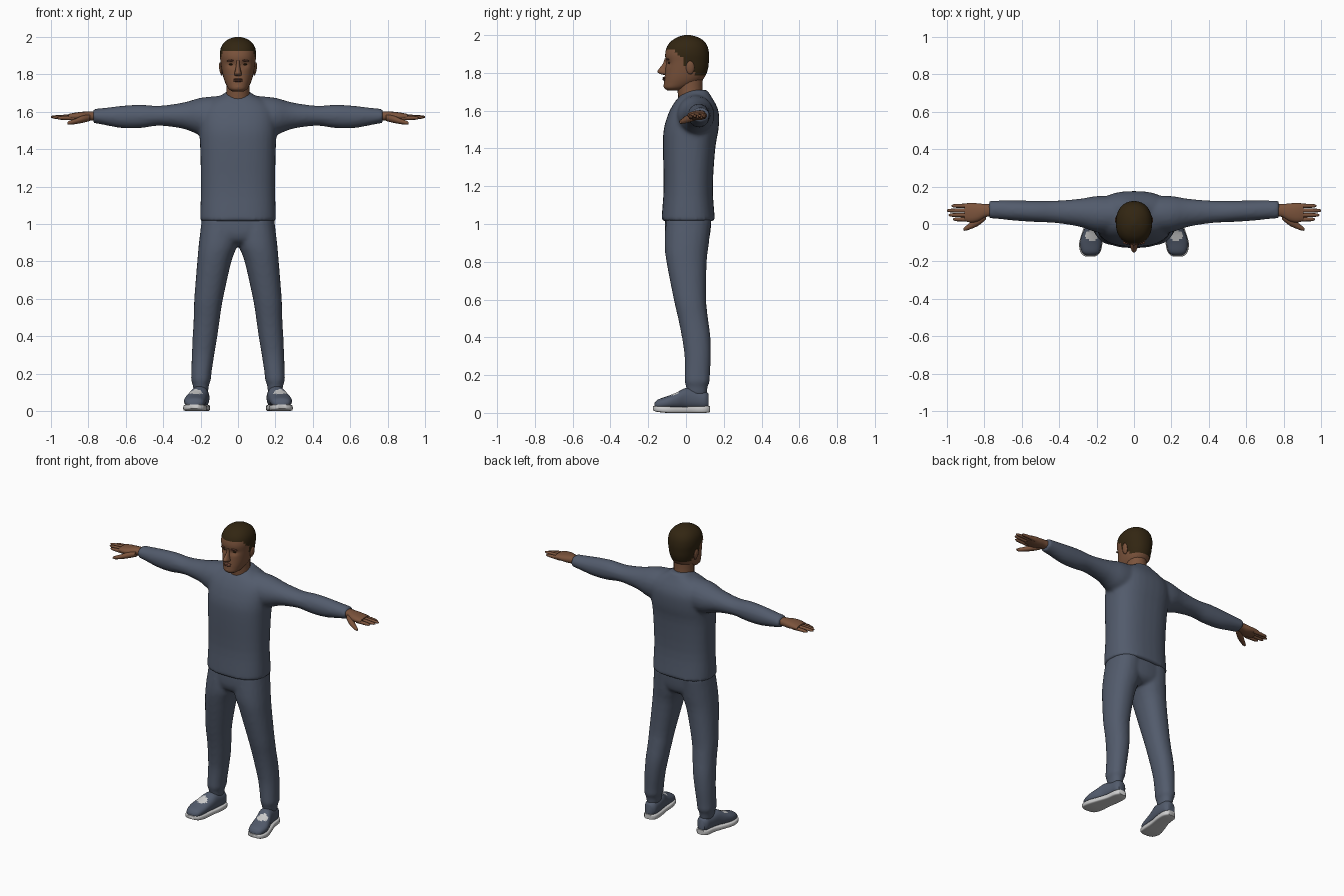
import bpy, bmesh, math
from mathutils import Matrix, Vector


def material(name, rgb):
    m = bpy.data.materials.new(name)
    m.diffuse_color = (*rgb, 1)
    return m


CLOTH = material("slate blue cloth", (0.085, 0.105, 0.15))
SKIN = material("brown skin", (0.20, 0.088, 0.045))
LIP = material("dark skin", (0.13, 0.052, 0.032))
HAIR = material("dark brown hair", (0.032, 0.019, 0.006))
SOLE = material("light grey rubber", (0.60, 0.60, 0.60))


def spline(rings, sub):
    """Smoothly interpolate the given cross-sections."""
    out = []
    for i in range(len(rings) - 1):
        a, b, c, d = (rings[max(i - 1, 0)], rings[i], rings[i + 1], rings[min(i + 2, len(rings) - 1)])
        for s in range(sub):
            t = s / sub
            out.append([0.5 * (2 * q + (r - p) * t + (2 * p - 5 * q + 4 * r - u) * t * t
                               + (3 * q - p - 3 * r + u) * t ** 3) for p, q, r, u in zip(a, b, c, d)])
    return out + [list(rings[-1])]


def loft(bm, axis, rings, n=20, power=2.0, sub=3, flip=1):
    """Rings are (position on axis, low u, high u, low v, high v)."""
    loops = []
    for p, u0, u1, v0, v1 in spline(rings, sub):
        loop = []
        for k in range(n):
            a = 2 * math.pi * k / n
            c, s = math.cos(a), math.sin(a)
            u = (u0 + u1) / 2 + (u1 - u0) / 2 * math.copysign(abs(c) ** (2 / power), c)
            v = (v0 + v1) / 2 + (v1 - v0) / 2 * math.copysign(abs(s) ** (2 / power), s)
            co = {"x": (p, u, v), "y": (u, p, v), "z": (u, v, p)}[axis]
            loop.append(bm.verts.new((co[0] * flip, co[1], co[2])))
        loops.append(loop)
    for a, b in zip(loops, loops[1:]):
        for k in range(n):
            bm.faces.new((a[k], a[(k + 1) % n], b[(k + 1) % n], b[k]))
    bm.faces.new(loops[0])
    bm.faces.new(loops[-1])


def blob(bm, center, radius, turn=0):
    mat = Matrix.Translation(center) @ Matrix.Rotation(turn, 4, "Y") @ Matrix.Diagonal((*radius, 1))
    bmesh.ops.create_uvsphere(bm, u_segments=12, v_segments=8, radius=1, matrix=mat)


def finish(name, bm, mats, blend=0, mirror=False):
    bmesh.ops.recalc_face_normals(bm, faces=bm.faces)
    me = bpy.data.meshes.new(name)
    bm.to_mesh(me)
    bm.free()
    ob = bpy.data.objects.new(name, me)
    bpy.context.collection.objects.link(ob)
    for m in mats:
        me.materials.append(m)
    if mirror:
        ob.modifiers.new("mirror", "MIRROR")
    bpy.context.view_layer.objects.active = ob
    ob.select_set(True)
    bpy.ops.object.shade_smooth_by_angle(angle=math.radians(50))
    ob.select_set(False)
    if blend:  # melt overlapping lofts into one garment
        r = ob.modifiers.new("remesh", "REMESH")
        r.mode, r.voxel_size, r.use_smooth_shade = "VOXEL", blend, True
        s = ob.modifiers.new("soften", "SMOOTH")
        s.factor, s.iterations = 0.5, 5
    return ob


def sym(z, w, y0, y1):
    return (z, -w, w, y0, y1)


# Sweater: torso and both sleeves
bm = bmesh.new()
loft(bm, "z", [sym(1.015, .203, -.13, .155), sym(1.06, .202, -.127, .15), sym(1.2, .198, -.118, .142),
               sym(1.4, .202, -.122, .155), sym(1.5, .207, -.118, .172), sym(1.58, .205, -.095, .175),
               sym(1.63, .185, -.07, .16), sym(1.665, .14, -.045, .14), sym(1.69, .085, -.02, .125),
               sym(1.71, .06, .0, .112)], n=32, power=2.5)
sleeve = [(.10, -.05, .15, 1.47, 1.685), (.2, -.045, .15, 1.475, 1.675), (.29, -.015, .135, 1.508, 1.65),
          (.42, .005, .125, 1.525, 1.632), (.52, .01, .125, 1.512, 1.638), (.62, .016, .126, 1.512, 1.632),
          (.72, .026, .126, 1.53, 1.62), (.775, .03, .125, 1.54, 1.615)]
for side in (1, -1):
    loft(bm, "x", sleeve, flip=side)
finish("sweater", bm, [CLOTH], blend=0.011)

# Trousers: hips and both legs
bm = bmesh.new()
loft(bm, "z", [sym(.885, .06, -.05, .08), sym(.91, .14, -.095, .115), sym(.96, .195, -.112, .13),
               sym(1.06, .19, -.108, .135)], n=32, power=2.4)
leg = [(1.03, .0, .193, -.105, .135), (.9, .0, .209, -.114, .122), (.8, .035, .218, -.104, .11),
       (.6, .08, .234, -.065, .107), (.5, .096, .237, -.042, .117), (.4, .11, .242, -.022, .13),
       (.3, .127, .247, -.008, .132), (.2, .142, .25, -.008, .127), (.165, .145, .251, -.008, .126),
       (.14, .155, .242, .0, .115), (.09, .16, .235, .005, .11)]
for side in (1, -1):
    loft(bm, "z", leg, power=2.2, flip=side)
finish("trousers", bm, [CLOTH], blend=0.011)

# Shoe uppers with a pale instep panel
bm = bmesh.new()
loft(bm, "y", [(-.168, .21, .255, .025, .05), (-.15, .185, .278, .02, .07), (-.10, .172, .288, .02, .088),
               (-.05, .166, .275, .02, .108), (.0, .158, .255, .02, .132), (.06, .153, .242, .02, .122),
               (.10, .156, .236, .02, .116), (.12, .172, .222, .025, .10)], n=36, power=2.3, sub=5)
bm.normal_update()
for f in bm.faces:
    c = f.calc_center_median()
    if c.z > .06 and ((c.x - .225) / .036) ** 2 + ((c.y + .062) / .028) ** 2 < 1:
        f.material_index = 1
finish("shoe_uppers", bm, [CLOTH, SOLE], mirror=True)

# Shoe soles
bm = bmesh.new()
loft(bm, "y", [(-.175, .212, .256, .014, .036), (-.155, .182, .284, .006, .036), (-.10, .168, .293, .0, .034),
               (-.03, .163, .272, .0, .032), (.04, .152, .248, .0, .034), (.10, .152, .24, .0, .036),
               (.126, .172, .222, .004, .036)], n=24, power=5)
finish("shoe_soles", bm, [SOLE], mirror=True)

# Hands: palm, four fingers and thumb
bm = bmesh.new()
loft(bm, "x", [(.74, .042, .108, 1.552, 1.603), (.79, .038, .106, 1.553, 1.602), (.83, .015, .11, 1.55, 1.6),
               (.87, .008, .112, 1.555, 1.595), (.905, .015, .11, 1.56, 1.588)], n=16, power=2.4)
for y, tip, z in ((.025, .968, 1.566), (.048, .99, 1.57), (.072, 1.0, 1.572), (.097, .975, 1.568)):
    loft(bm, "x", [(.87, y - .012, y + .012, z - .012, z + .013), (.93, y - .011, y + .011, z - .010, z + .012),
                   (tip - .012, y - .009, y + .009, z - .008, z + .008), (tip, y - .003, y + .003, z - .003, z + .003)],
         n=8, sub=2)
loft(bm, "x", [(.79, .025, .07, 1.55, 1.585), (.83, -.008, .045, 1.54, 1.58), (.87, -.026, .012, 1.533, 1.563),
               (.9, -.036, -.012, 1.53, 1.552), (.912, -.034, -.022, 1.533, 1.545)], n=10)
finish("hands", bm, [SKIN], mirror=True)

# Neck
bm = bmesh.new()
loft(bm, "z", [sym(1.6, .07, -.035, .10), sym(1.66, .066, -.04, .095), sym(1.71, .062, -.045, .088),
               sym(1.80, .062, -.05, .09)], n=20)
finish("neck", bm, [SKIN])

# Head with pressed eye sockets; scalp faces become hair
bm = bmesh.new()
loft(bm, "z", [sym(1.708, .03, -.10, -.03), sym(1.722, .05, -.116, .01), sym(1.75, .066, -.116, .07),
               sym(1.78, .077, -.113, .10), sym(1.82, .086, -.109, .116), sym(1.86, .092, -.108, .121),
               sym(1.9, .097, -.110, .122), sym(1.94, .092, -.10, .114), sym(1.97, .074, -.076, .094),
               sym(1.99, .045, -.042, .06), sym(2.0, .012, -.008, .022)], n=44, power=2.2, sub=5)
for v in bm.verts:
    if v.co.y < -.05:
        d = ((abs(v.co.x) - .036) / .022) ** 2 + ((v.co.z - 1.852) / .016) ** 2
        v.co.y += .012 * math.exp(-d)


def hairline(y):
    pts = [(-1, 1.925), (-.06, 1.925), (-.045, 1.895), (-.015, 1.88), (-.005, 1.84), (.03, 1.83), (.05, 1.785), (1, 1.785)]
    for (a, za), (b, zb) in zip(pts, pts[1:]):
        if y <= b:
            return za + (zb - za) * (y - a) / (b - a)


for f in bm.faces:
    c = f.calc_center_median()
    f.material_index = int(c.z > hairline(c.y))
finish("head", bm, [SKIN, HAIR])

# Nose
bm = bmesh.new()
loft(bm, "z", [sym(1.875, .010, -.114, -.08), sym(1.85, .010, -.122, -.08), sym(1.825, .014, -.141, -.08),
               sym(1.808, .019, -.152, -.08), sym(1.796, .019, -.142, -.08), sym(1.79, .012, -.122, -.08)], n=14)
finish("nose", bm, [SKIN])

# Ears
bm = bmesh.new()
blob(bm, (.091, .022, 1.828), (.009, .022, .036), turn=.15)
finish("ears", bm, [SKIN], mirror=True)

# Chin and lips
bm = bmesh.new()
blob(bm, (0, -.098, 1.732), (.028, .021, .02))
finish("chin", bm, [SKIN])
bm = bmesh.new()
for z in (1.764, 1.773):
    blob(bm, (0, -.109, z), (.025, .016, .006))
finish("lips", bm, [LIP])

# Eyebrows and eyes
bm = bmesh.new()
blob(bm, (.038, -.098, 1.873), (.022, .011, .005), turn=.12)
finish("eyebrows", bm, [LIP], mirror=True)
bm = bmesh.new()
blob(bm, (.036, -.088, 1.853), (.012, .008, .005))
finish("eyes", bm, [HAIR], mirror=True)
